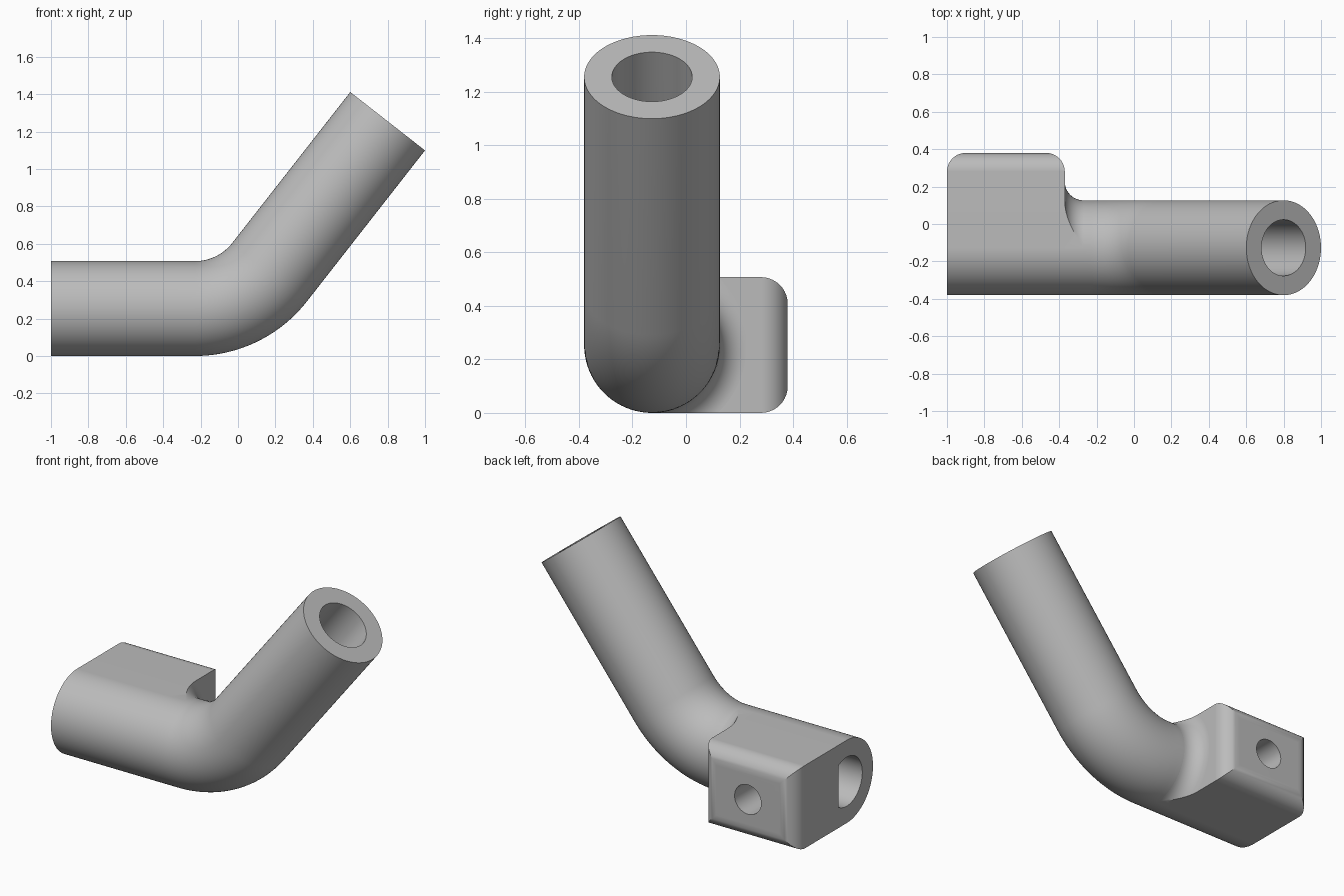
import bpy, bmesh, math
from mathutils import Vector

if "Cube" in bpy.data.objects:
    bpy.data.objects.remove(bpy.data.objects["Cube"])

R, BORE, YC, ZC = 0.2535, 0.15, -0.127, 0.2535   # tube radii and axis position
X0, X1, YB = -1.0, -0.37, 0.38                   # clamp block extents
FIL, SEG = 0.1, 96
ANG, BEND = math.radians(52), 0.507              # elbow angle and bend radius

grey = bpy.data.materials.new("plain grey")
grey.diffuse_color = (0.5, 0.5, 0.5, 1)
grey.use_nodes = True
grey.node_tree.nodes["Principled BSDF"].inputs["Base Color"].default_value = grey.diffuse_color


def finish(name, bm):
    bmesh.ops.recalc_face_normals(bm, faces=bm.faces)
    me = bpy.data.meshes.new(name)
    bm.to_mesh(me)
    bm.free()
    ob = bpy.data.objects.new(name, me)
    bpy.context.collection.objects.link(ob)
    me.materials.append(grey)
    return ob


def activate(ob):
    bpy.ops.object.select_all(action='DESELECT')
    ob.select_set(True)
    bpy.context.view_layer.objects.active = ob


def smooth(ob):
    activate(ob)
    bpy.ops.object.shade_smooth_by_angle(angle=math.radians(30))


def prism(points, offset):
    bm = bmesh.new()
    f = bm.faces.new([bm.verts.new(p) for p in points])
    ext = bmesh.ops.extrude_face_region(bm, geom=[f])
    bmesh.ops.translate(bm, vec=offset,
                        verts=[v for v in ext["geom"] if isinstance(v, bmesh.types.BMVert)])
    return bm


def cut(ob, cutter):
    m = ob.modifiers.new("cut", 'BOOLEAN')
    m.operation, m.solver, m.object = 'DIFFERENCE', 'EXACT', cutter
    activate(ob)
    bpy.ops.object.modifier_apply(modifier=m.name)
    bpy.data.objects.remove(cutter)


# Clamp block: half-round section with a squared, rounded back
pts = [(X0, YC - R * math.sin(a), ZC + R * math.cos(a))
       for a in (math.pi * i / (SEG // 2) for i in range(SEG // 2 + 1))]
pts += [(X0, YB, 0), (X0, YB, 2 * ZC)]
bm = prism(pts, (X1 - X0, 0, 0))
edges = [e for e in bm.edges if all(v.co.y > YB - 1e-4 for v in e.verts)]
bmesh.ops.bevel(bm, geom=edges, offset=FIL, segments=10, profile=0.5, affect='EDGES')
block = finish("clamp_block", bm)

# D-shaped socket
flat = math.acos(0.08 / BORE)
n = 64
d = [(X0 - 0.1, YC + BORE * math.cos(a), ZC + BORE * math.sin(a))
     for a in (flat + (2 * math.pi - 2 * flat) * i / n for i in range(n + 1))]
cut(block, finish("socket_cutter", prism(d, (X1 - X0 + 0.2, 0, 0))))

# Screw hole from the back
s = [(-0.685 + 0.09 * math.cos(a), -0.1, ZC + 0.09 * math.sin(a))
     for a in (2 * math.pi * i / 48 for i in range(48))]
cut(block, finish("screw_cutter", prism(s, (0, 0.6, 0))))
smooth(block)
block.modifiers.new("even_shading", 'WEIGHTED_NORMAL').keep_sharp = True

# Bent tube: rings swept along the axis, outside and bore
bx = 0.017 - BEND * math.tan(ANG / 2)
path = [(X1, ZC, 0.0)]
for i in range(33):
    a = ANG * i / 32
    path.append((bx + BEND * math.sin(a), ZC + BEND * (1 - math.cos(a)), a))
path.append((0.8, 1.255, ANG))
bm = bmesh.new()
walls = []
for rad in (R, BORE):
    rings = []
    for x, z, a in path:
        up = Vector((-math.sin(a), 0, math.cos(a)))
        rings.append([bm.verts.new(Vector((x, YC, z)) + rad * (up * math.cos(t) + Vector((0, math.sin(t), 0))))
                      for t in (2 * math.pi * k / SEG for k in range(SEG))])
    for p, q in zip(rings, rings[1:]):
        for k in range(SEG):
            j = (k + 1) % SEG
            bm.faces.new((p[k], p[j], q[j], q[k]))
    walls.append(rings)
for end in (0, -1):
    o, b = walls[0][end], walls[1][end]
    for k in range(SEG):
        j = (k + 1) % SEG
        bm.faces.new((o[k], o[j], b[j], b[k]))
smooth(finish("bent_tube", bm))

# Fillet between block and tube, trimmed flush with the block's top and bottom
bm = bmesh.new()
rows = []
for i in range(17):
    a = math.pi / 2 * i / 16
    x, rho = X1 + FIL * (1 - math.cos(a)), R + FIL * (1 - math.sin(a))
    lim = math.asin(min(1, R / rho))
    rows.append([bm.verts.new((x, YC + rho * math.cos(t), ZC + rho * math.sin(t)))
                 for t in (lim * (k / 20 - 1) for k in range(41))])
for p, q in zip(rows, rows[1:]):
    for k in range(40):
        bm.faces.new((p[k], p[k + 1], q[k + 1], q[k]))
for k, z in ((0, 0), (40, 2 * ZC)):
    corner = bm.verts.new((X1, YC, z))
    for p, q in zip(rows, rows[1:]):
        bm.faces.new((corner, p[k], q[k]))
smooth(finish("fillet", bm))
